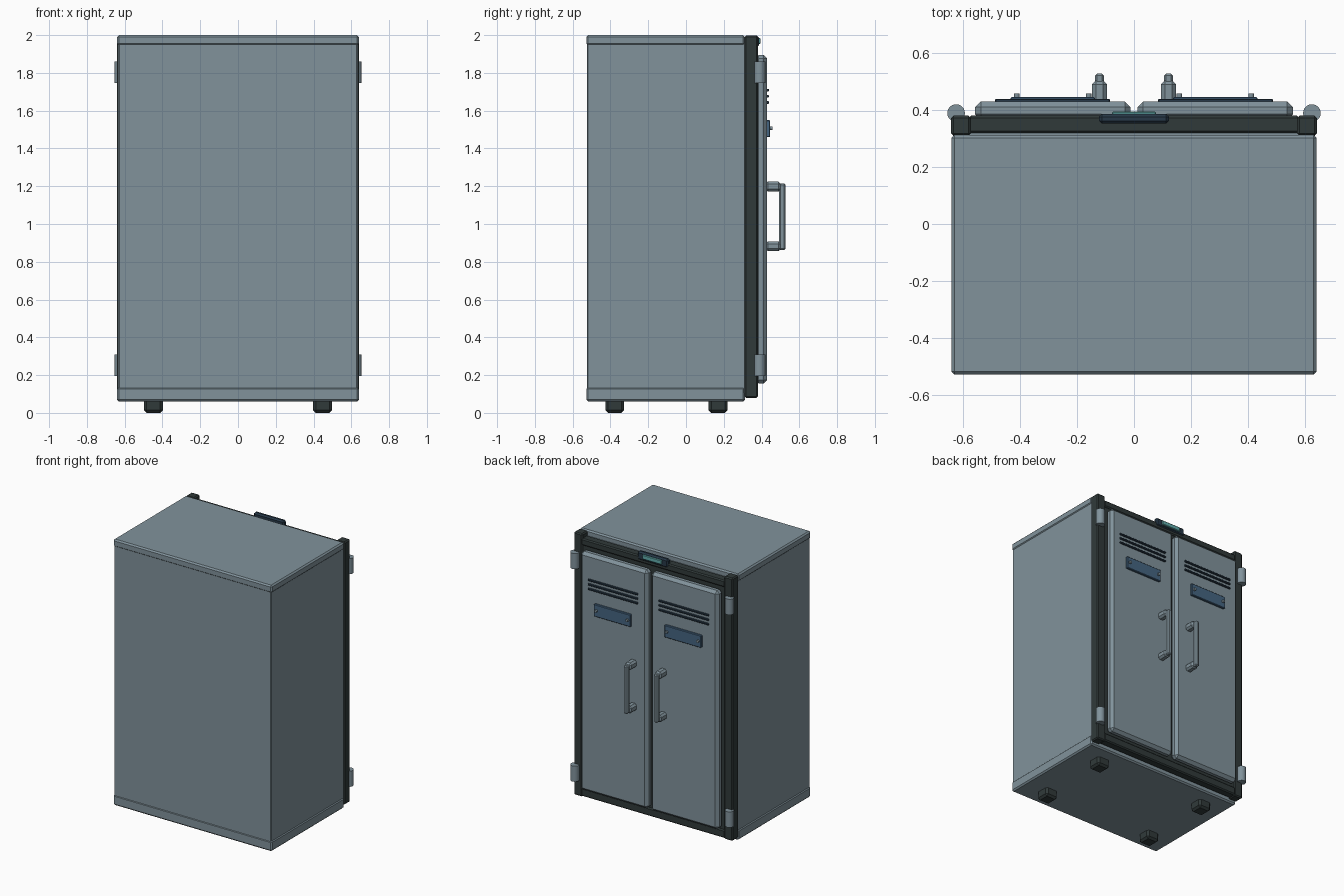
import bpy, math

if "Cube" in bpy.data.objects:
    bpy.data.objects.remove(bpy.data.objects["Cube"])


def material(name, rgb):
    m = bpy.data.materials.new(name)
    m.diffuse_color = (*rgb, 1)
    m.use_nodes = True
    m.node_tree.nodes["Principled BSDF"].inputs["Base Color"].default_value = m.diffuse_color
    return m


STEEL = material("steel", (0.22, 0.29, 0.33))
DARK = material("dark_rubber", (0.03, 0.042, 0.042))
NAVY = material("navy", (0.02, 0.04, 0.065))
BLUE = material("blue_plate", (0.06, 0.13, 0.22))
TEAL = material("teal_screen", (0.12, 0.42, 0.42))


def box(name, x, y, z, mat, bevel=0.0, segments=1):
    """Box from (min, max) ranges, with an optional edge bevel."""
    bpy.ops.mesh.primitive_cube_add(size=1, location=[sum(r) / 2 for r in (x, y, z)])
    ob = bpy.context.object
    ob.name = name
    ob.scale = [r[1] - r[0] for r in (x, y, z)]
    bpy.ops.object.transform_apply(location=False, rotation=False, scale=True)
    if bevel:
        mod = ob.modifiers.new("bevel", "BEVEL")
        mod.width = bevel
        mod.segments = segments
    ob.data.materials.append(mat)
    return ob


def cylinder(name, loc, r, depth, mat, along_y=False, sides=24):
    rot = (math.pi / 2, 0, 0) if along_y else (0, 0, 0)
    bpy.ops.mesh.primitive_cylinder_add(vertices=sides, radius=r, depth=depth,
                                        location=loc, rotation=rot)
    ob = bpy.context.object
    ob.name = name
    ob.data.materials.append(mat)
    bpy.ops.object.shade_smooth_by_angle()
    return ob


def span(side, a, b):
    """Mirror an x range to the given side."""
    return tuple(sorted((side * a, side * b)))


# Cabinet shell
box("body", (-0.634, 0.634), (-0.524, 0.325), (0.10, 1.96), STEEL, 0.006)
box("top_cap", (-0.64, 0.64), (-0.528, 0.312), (1.945, 2.0), STEEL, 0.01)
box("plinth", (-0.64, 0.64), (-0.528, 0.312), (0.06, 0.137), STEEL, 0.01)

# Dark door frame
box("frame_backing", (-0.6, 0.6), (0.315, 0.37), (0.1, 1.95), DARK)
box("frame_top_rail", (-0.58, 0.58), (0.318, 0.38), (1.915, 1.965), DARK, 0.008)
box("frame_bottom_rail", (-0.58, 0.58), (0.318, 0.38), (0.085, 0.145), DARK, 0.008)

# Control display on the top rail
box("display_housing", (-0.123, 0.123), (0.352, 0.386), (1.935, 1.997), NAVY, 0.01)
box("display_screen", (-0.077, 0.077), (0.38, 0.395), (1.953, 1.985), TEAL, 0.004)

for s, side in ((-1, "left"), (1, "right")):
    # Frame posts and hinges
    box(f"frame_post_{side}", span(s, 0.572, 0.641), (0.31, 0.38), (0.08, 1.997), DARK, 0.008)
    for zc, level in ((0.252, "lower"), (1.803, "upper")):
        cylinder(f"hinge_{level}_{side}", (s * 0.624, 0.389, zc), 0.031, 0.114, STEEL)

    # Door leaf
    box(f"door_{side}", span(s, 0.012, 0.557), (0.365, 0.43), (0.155, 1.895), STEEL, 0.02)

    # Vent slots
    for i in range(3):
        z = 1.643 + i * 0.033
        box(f"vent_slot_{side}_{i + 1}", span(s, 0.085, 0.487), (0.42, 0.439),
            (z - 0.007, z + 0.007), NAVY, 0.003)

    # Blank name plate with rivets
    box(f"plate_{side}", span(s, 0.137, 0.433), (0.42, 0.446), (1.46, 1.55), BLUE, 0.004)
    for x in (0.159, 0.411):
        cylinder(f"plate_rivet_{side}", (s * x, 0.448, 1.507), 0.01, 0.02, STEEL, True, 12)

    # Pull handle: two mounts and a grip bar
    for zc, level in ((0.882, "lower"), (1.198, "upper")):
        box(f"handle_mount_{level}_{side}", span(s, 0.095, 0.147), (0.42, 0.503),
            (zc - 0.026, zc + 0.026), STEEL, 0.013)
    box(f"handle_grip_{side}", span(s, 0.105, 0.137), (0.492, 0.528), (0.862, 1.214),
        STEEL, 0.008)

    # Feet
    for y, end in ((-0.377, "front"), (0.17, "back")):
        box(f"foot_{end}_{side}", span(s, 0.398, 0.498), (y - 0.05, y + 0.05),
            (0.0, 0.075), DARK, 0.014)
